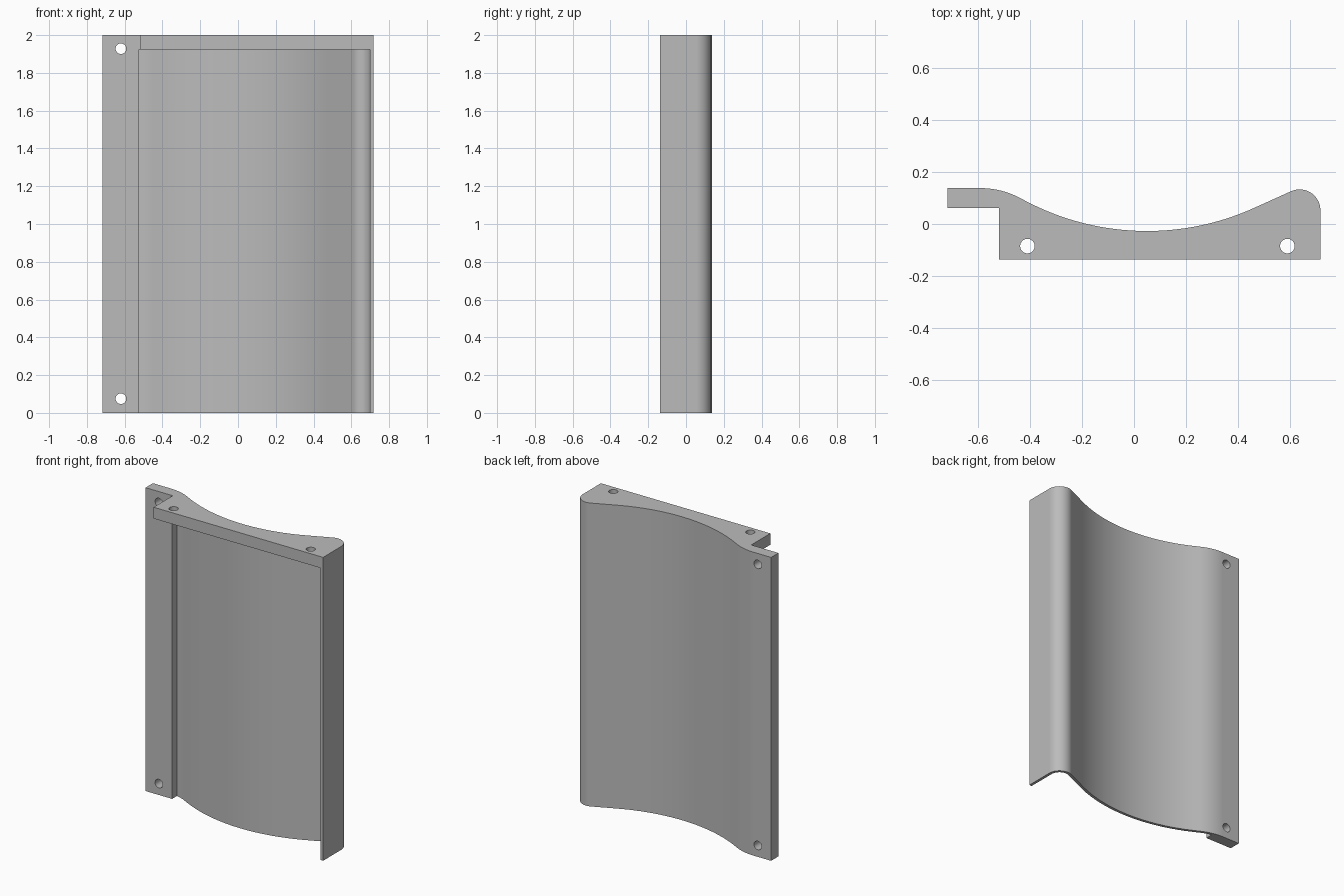
import bpy, bmesh
from math import sin, cos, asin, acos, atan2, hypot, sqrt, radians

cube = bpy.data.objects.get("Cube")
if cube:
    bpy.data.objects.remove(cube, do_unlink=True)

HALF_X, HALF_Y, HEIGHT = 0.717, 0.1375, 2.0
WALL, PLATE = 0.0185, 0.075
FLANGE_Y, STEP_X = 0.0615, -0.519

# Arc centres and radii: flange shoulder, hollow, rounded lip
SHOULDER = (-0.59, -0.182, 0.32)
HOLLOW = (0.05, 0.973, 1.0)
LIP = (HALF_X - 0.08, 0.053, 0.08)

grey = bpy.data.materials.new("plain grey")
grey.use_nodes = True
colour = (0.5, 0.5, 0.5, 1)
grey.diffuse_color = colour
grey.node_tree.nodes["Principled BSDF"].inputs["Base Color"].default_value = colour


def arc(centre, radius, start, end, steps):
    """Points on an arc; angles are measured from +y towards +x."""
    angles = [start + (end - start) * i / steps for i in range(steps + 1)]
    return [(centre[0] + radius * sin(a), centre[1] + radius * cos(a)) for a in angles]


def back_curve(inset):
    """Shoulder, hollow and lip as one line, moved inwards by the inset."""
    left = asin((HOLLOW[0] - SHOULDER[0]) / (HOLLOW[2] + SHOULDER[2]))
    dx, dy = LIP[0] - HOLLOW[0], HOLLOW[1] - LIP[1]
    right = atan2(dx, dy) - acos((HOLLOW[2] + LIP[2]) / hypot(dx, dy))
    pts = arc(SHOULDER, SHOULDER[2] - inset, 0, left, 12)
    pts += arc(HOLLOW, -HOLLOW[2] - inset, left, -right, 40)[1:]
    return pts + arc(LIP, LIP[2] - inset, -right, radians(90), 20)


def prism(name, outline, z0, z1):
    bm = bmesh.new()
    face = bm.faces.new([bm.verts.new((x, y, z0)) for x, y in outline])
    top = bmesh.ops.extrude_face_region(bm, geom=[face])["geom"]
    verts = [v for v in top if isinstance(v, bmesh.types.BMVert)]
    bmesh.ops.translate(bm, verts=verts, vec=(0, 0, z1 - z0))
    bmesh.ops.recalc_face_normals(bm, faces=bm.faces)
    mesh = bpy.data.meshes.new(name)
    bm.to_mesh(mesh)
    bm.free()
    mesh.materials.append(grey)
    obj = bpy.data.objects.new(name, mesh)
    bpy.context.collection.objects.link(obj)
    return obj


def drill(location, rotation):
    bpy.ops.mesh.primitive_cylinder_add(vertices=32, radius=0.028, depth=0.4,
                                        location=location, rotation=rotation)
    obj = bpy.context.object
    obj.name = "hole_cutter"
    obj.data.materials.append(grey)
    return obj


# Solid body with the mounting flange on its right
outline = [(-HALF_X, HALF_Y + 0.0005)] + back_curve(0) + [
    (HALF_X, -HALF_Y), (STEP_X, -HALF_Y), (STEP_X, FLANGE_Y), (-HALF_X, FLANGE_Y)]
panel = prism("curved_panel", outline, 0, HEIGHT)

# Pocket that leaves a thin shell, a side wall and the top plate
edge = STEP_X - 0.005
edge_y = SHOULDER[1] + sqrt((SHOULDER[2] - WALL) ** 2 - (edge - SHOULDER[0]) ** 2)
inner = [(edge, edge_y)] + [p for p in back_curve(WALL) if p[0] > edge + 0.002]
pocket = inner + [(HALF_X - WALL, -0.3), (edge, -0.3)]
cutters = [prism("pocket_cutter", pocket, -0.2, HEIGHT - PLATE)]

# Screw holes: two through the flange, two through the top plate
cutters += [drill((-0.62, 0.1, z), (radians(90), 0, 0)) for z in (0.075, 1.928)]
cutters += [drill((x, -0.085, HEIGHT), (0, 0, 0)) for x in (-0.41, 0.59)]

bpy.ops.object.select_all(action="DESELECT")
panel.select_set(True)
bpy.context.view_layer.objects.active = panel
for cutter in cutters:
    cutter.hide_render = True
    mod = panel.modifiers.new("cut", "BOOLEAN")
    mod.operation, mod.solver, mod.object = "DIFFERENCE", "EXACT", cutter
    bpy.ops.object.modifier_apply(modifier=mod.name)
for cutter in cutters:
    bpy.data.objects.remove(cutter, do_unlink=True)

# Smooth curves, crisp edges and flat walls
bpy.ops.object.shade_smooth_by_angle(angle=radians(30))
panel.modifiers.new("flat_walls", "WEIGHTED_NORMAL").keep_sharp = True
